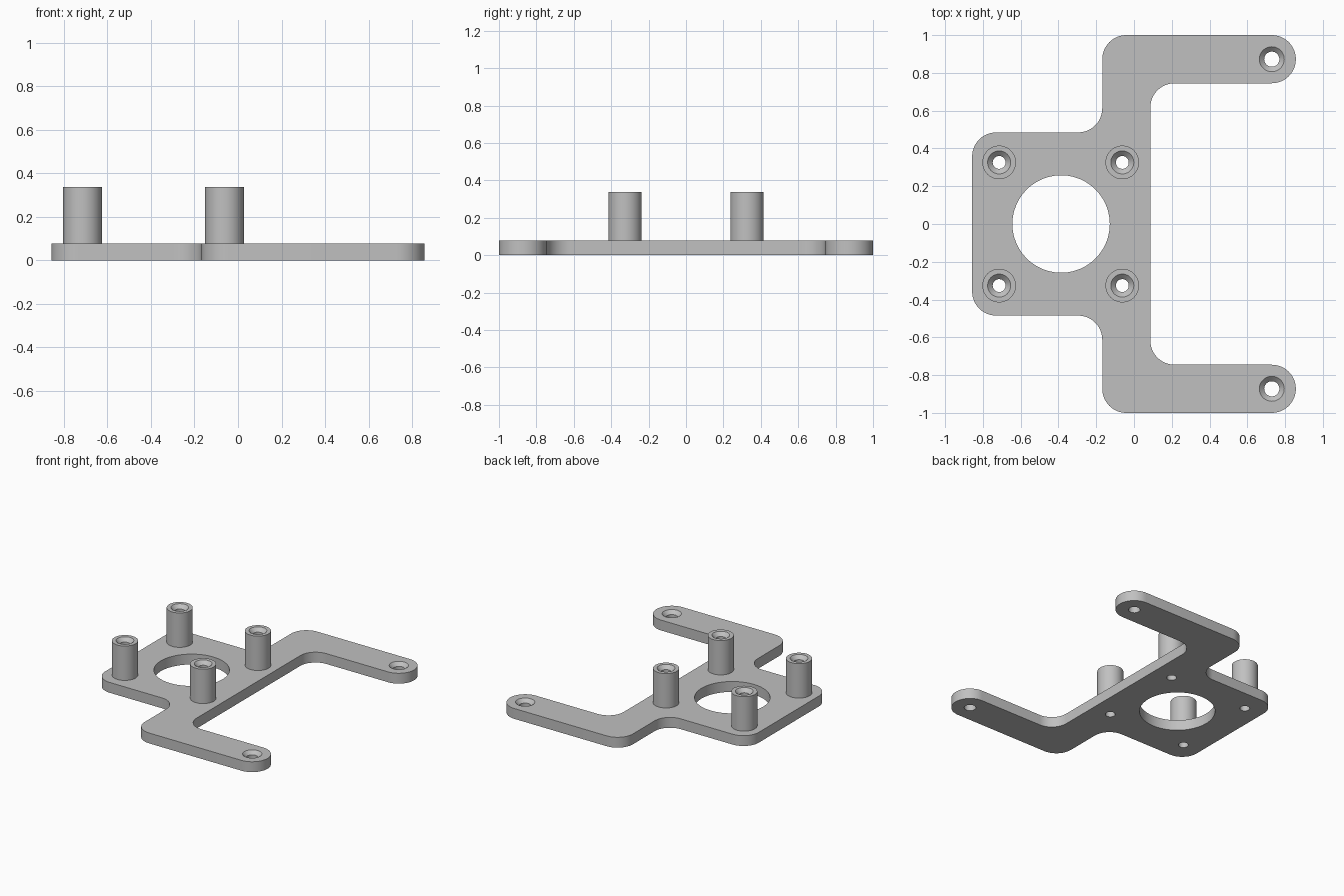
import bpy, bmesh, math
from mathutils import Vector, Matrix

cube = bpy.data.objects.get("Cube")
if cube:
    bpy.data.objects.remove(cube, do_unlink=True)

THICK = 0.078      # plate thickness
POST_TOP = 0.337
ROUND = 0.1275     # corner radius
SEGMENTS = 48

grey = bpy.data.materials.new("plain grey")
grey.use_nodes = True
colour = (0.53, 0.53, 0.53, 1)
grey.diffuse_color = colour
grey.node_tree.nodes["Principled BSDF"].inputs["Base Color"].default_value = colour


def finish(name, bm):
    """Turn a bmesh into a named grey object."""
    bmesh.ops.remove_doubles(bm, verts=bm.verts, dist=1e-5)
    bmesh.ops.recalc_face_normals(bm, faces=bm.faces)
    mesh = bpy.data.meshes.new(name)
    bm.to_mesh(mesh)
    bm.free()
    mesh.materials.append(grey)
    obj = bpy.data.objects.new(name, mesh)
    bpy.context.collection.objects.link(obj)
    return obj


def lathe(name, profile, x, y):
    """Spin a (radius, z) profile about a vertical axis at x, y."""
    bm = bmesh.new()
    verts = [bm.verts.new((r, 0, z)) for r, z in profile]
    edges = [bm.edges.new(pair) for pair in zip(verts, verts[1:])]
    bmesh.ops.spin(bm, geom=verts + edges, cent=(0, 0, 0), axis=(0, 0, 1),
                   angle=math.tau, steps=SEGMENTS, use_duplicate=False)
    bmesh.ops.transform(bm, matrix=Matrix.Translation((x, y, 0)), verts=bm.verts)
    return finish(name, bm)


def rounded(corners, radius, steps=12):
    """Replace each right-angled corner by an arc."""
    points = []
    for i, p in enumerate(corners):
        a = (corners[i - 1] - p).normalized()
        b = (corners[(i + 1) % len(corners)] - p).normalized()
        centre = p + radius * (a + b)
        for k in range(steps + 1):
            t = math.pi / 2 * k / steps
            points.append(centre - radius * (b * math.cos(t) + a * math.sin(t)))
    return points


def smooth(obj):
    bpy.ops.object.select_all(action='DESELECT')
    obj.select_set(True)
    bpy.context.view_layer.objects.active = obj
    bpy.ops.object.shade_smooth_by_angle(angle=math.radians(30))


# Plate outline: back half, mirrored to the front
half = [(0.087, 0.745), (0.857, 0.745), (0.857, 1), (-0.168, 1),
        (-0.168, 0.485), (-0.857, 0.485)]
corners = [Vector((x, y, 0)) for x, y in half]
corners += [Vector((x, -y, 0)) for x, y in reversed(half)]
bm = bmesh.new()
outline = []
for p in rounded(corners, ROUND):
    if not outline or (p - outline[-1].co).length > 1e-4:
        outline.append(bm.verts.new(p))
base = bm.faces.new(outline)
top = bmesh.ops.extrude_face_region(bm, geom=[base])["geom"]
bmesh.ops.translate(bm, vec=(0, 0, THICK),
                    verts=[v for v in top if isinstance(v, bmesh.types.BMVert)])
plate = finish("mounting_plate", bm)

# Cutters: round opening, post bores and countersunk arm holes
LOW, HIGH = -0.05, THICK + 0.05
BORE, POST_Y = 0.034, 0.326
post_spots = [(x, s * POST_Y) for x in (-0.714, -0.062) for s in (1, -1)]


def straight(r):
    return [(0, LOW), (r, LOW), (r, HIGH), (0, HIGH)]


sink = [(0, LOW), (0.04, LOW), (0.04, THICK - 0.026),
        (0.066 + 0.05, HIGH), (0, HIGH)]
cutters = [lathe("opening_cutter", straight(0.258), -0.386, 0)]
cutters += [lathe("bore_cutter", straight(BORE), x, y) for x, y in post_spots]
cutters += [lathe("arm_hole_cutter", sink, 0.7295, s * 0.8725) for s in (1, -1)]
bpy.context.view_layer.objects.active = plate
for cutter in cutters:
    cutter.hide_render = True
    mod = plate.modifiers.new("hole", 'BOOLEAN')
    mod.operation = 'DIFFERENCE'
    mod.solver = 'EXACT'
    mod.object = cutter
    bpy.ops.object.modifier_apply(modifier=mod.name)
    bpy.data.objects.remove(cutter, do_unlink=True)
smooth(plate)

# Hollow standoff posts with countersunk tops
post_profile = [(0.089, THICK), (0.089, POST_TOP), (0.061, POST_TOP),
                (BORE, POST_TOP - 0.027), (BORE, THICK)]
names = ["right_back_post", "right_front_post", "left_back_post", "left_front_post"]
for name, (x, y) in zip(names, post_spots):
    smooth(lathe(name, post_profile, x, y))
